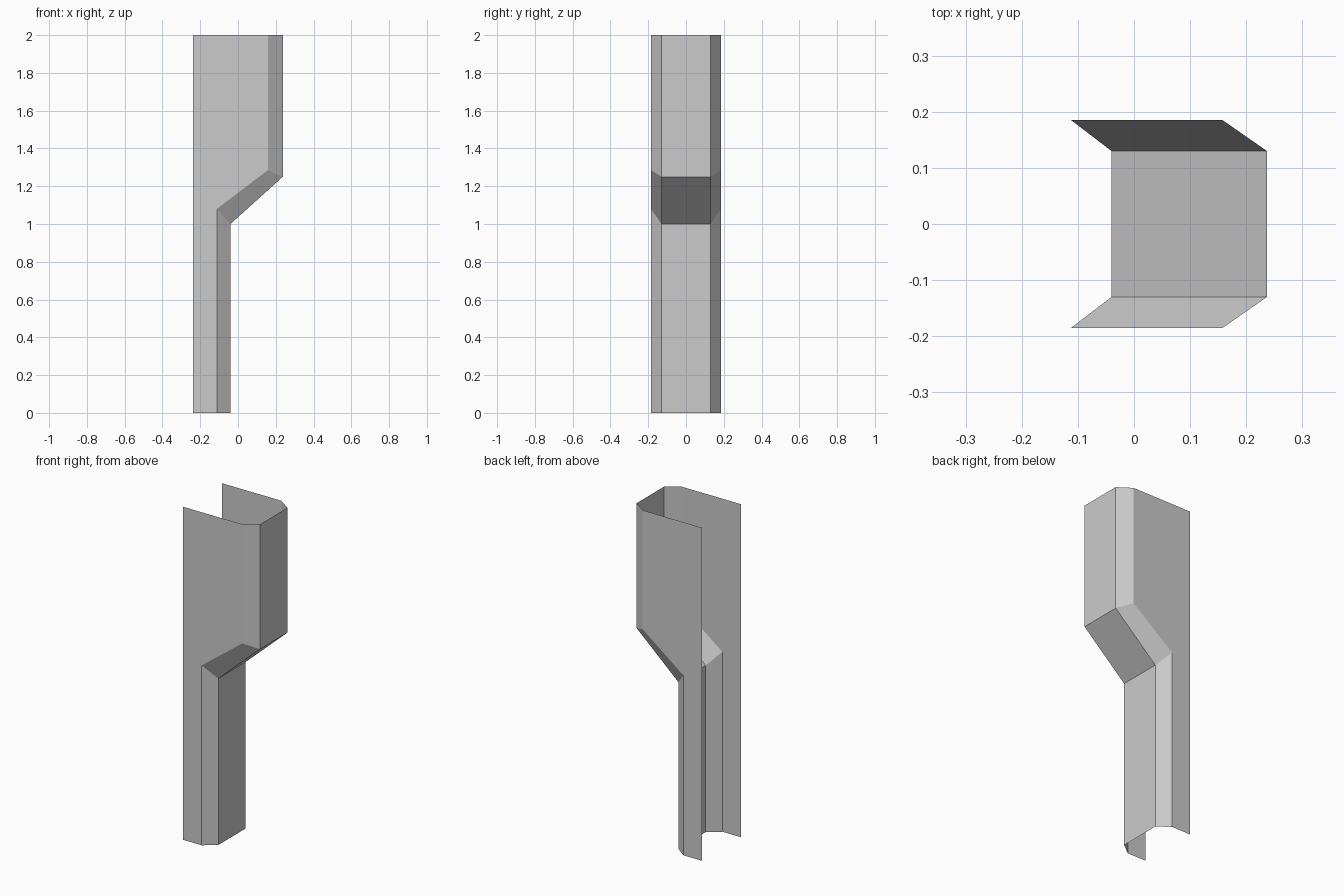
import bpy, bmesh

if "Cube" in bpy.data.objects:
    bpy.data.objects.remove(bpy.data.objects["Cube"])

# Single flat grey
grey = bpy.data.materials.new("light grey")
grey.diffuse_color = (0.6, 0.6, 0.6, 1)
grey.use_nodes = True
grey.node_tree.nodes["Principled BSDF"].inputs["Base Color"].default_value = grey.diffuse_color

# Silhouettes of the open channel: (x, z) of the flat face and of its bevel line
face_line = [(-0.04, 0), (-0.04, 1.0), (0.237, 1.25), (0.237, 2)]
bevel_line = [(-0.112, 0), (-0.112, 1.08), (0.158, 1.285), (0.158, 2)]
back_x, half_face, half_width = -0.237, 0.13, 0.185

bm = bmesh.new()


def line(points, y):
    return [bm.verts.new((x, y, z)) for x, z in points]


def strip(a, b):
    for i in range(len(a) - 1):
        bm.faces.new((a[i], b[i], b[i + 1], a[i + 1]))


# Front face line and bevel lines on both sides
left_face, right_face = line(face_line, -half_face), line(face_line, half_face)
left_bevel, right_bevel = line(bevel_line, -half_width), line(bevel_line, half_width)
strip(left_bevel, left_face)
strip(left_face, right_face)
strip(right_face, right_bevel)

# Flat side walls, open at the back, top and bottom
for bevel, y in ((left_bevel, -half_width), (right_bevel, half_width)):
    low, high = line([(back_x, 0), (back_x, 2)], y)
    loop = [low] + bevel + [high]
    bm.faces.new(loop if y < 0 else loop[::-1])

mesh = bpy.data.meshes.new("stepped_channel")
bm.to_mesh(mesh)
bm.free()
mesh.materials.append(grey)
bpy.context.collection.objects.link(bpy.data.objects.new("stepped_channel", mesh))
